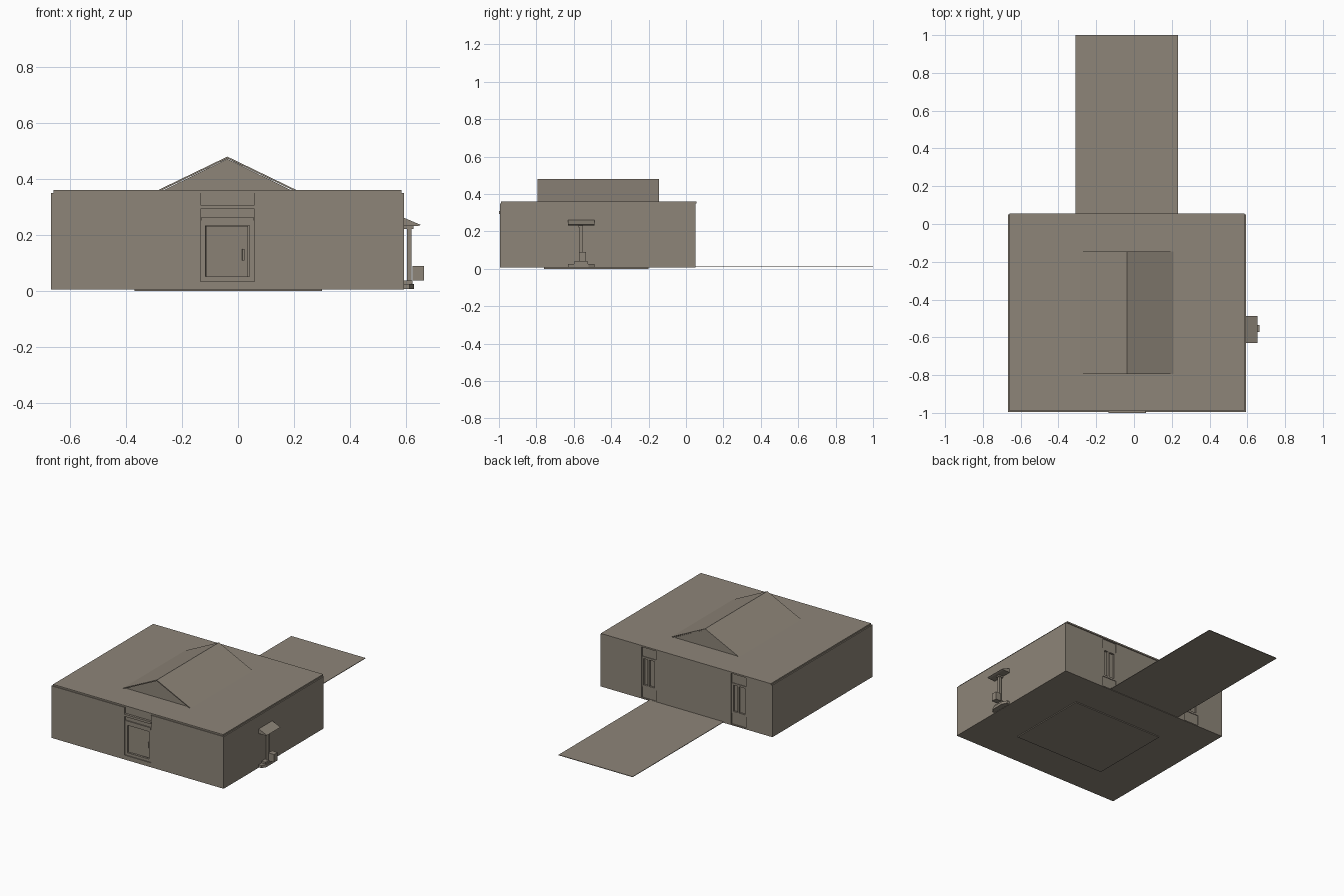
import bpy
import bmesh
import math

if "Cube" in bpy.data.objects:
    bpy.data.objects.remove(bpy.data.objects["Cube"], do_unlink=True)

COLOUR = (0.27, 0.235, 0.19, 1)
clay = bpy.data.materials.new("warm grey clay")
clay.use_nodes = True
clay.diffuse_color = COLOUR
clay.node_tree.nodes["Principled BSDF"].inputs["Base Color"].default_value = COLOUR


def prism(name, profile, axis, start, end):
    """Extrude a closed 2D profile along x, y or z."""
    place = {"x": lambda a, b, t: (t, a, b),
             "y": lambda a, b, t: (a, t, b),
             "z": lambda a, b, t: (a, b, t)}[axis]
    bm = bmesh.new()
    low = [bm.verts.new(place(a, b, start)) for a, b in profile]
    high = [bm.verts.new(place(a, b, end)) for a, b in profile]
    bm.faces.new(low)
    bm.faces.new(high)
    for i in range(len(low)):
        j = (i + 1) % len(low)
        bm.faces.new((low[i], low[j], high[j], high[i]))
    bmesh.ops.recalc_face_normals(bm, faces=bm.faces)
    mesh = bpy.data.meshes.new(name)
    bm.to_mesh(mesh)
    bm.free()
    mesh.materials.append(clay)
    obj = bpy.data.objects.new(name, mesh)
    bpy.context.collection.objects.link(obj)
    return obj


def box(name, x0, x1, y0, y1, z0, z1):
    return prism(name, [(x0, y0), (x1, y0), (x1, y1), (x0, y1)], "z", z0, z1)


def frame(name, x0, x1, y0, y1, z0, z1, w):
    """Four bars around a rectangular opening."""
    for side, a in (("left", x1 - w), ("right", x0)):
        box(f"{name}_{side}", a, a + w, y0, y1, z0, z1)
    for side, b in (("top", z1 - w), ("bottom", z0)):
        box(f"{name}_{side}", x0 + w, x1 - w, y0, y1, b, b + w)


# Main extents
L, R, F, B = -0.667, 0.592, -0.995, 0.05
FLOOR, TOP, ROOF, T = 0.013, 0.35, 0.36, 0.02
DOOR = (-0.134, 0.059)
WINDOWS = ((-0.475, -0.365), (0.185, 0.29))

# Ground plates and the long path behind
box("foundation", L, R, F, B, 0.006, FLOOR)
box("under_plate", -0.37, 0.30, -0.76, -0.20, 0, 0.006)
box("back_path", -0.31, 0.232, -0.2, 1.0, 0.009, 0.0125)

# Walls, left open at the door and window bays
box("side_wall_right", L, L + T, F, B, FLOOR, TOP)
box("side_wall_left", R - T, R, F, B, FLOOR, TOP)
box("front_wall_right", L + T, DOOR[0], F, F + T, FLOOR, TOP)
box("front_wall_left", DOOR[1], R - T, F, F + T, FLOOR, TOP)
edges = [L + T, *WINDOWS[0], *WINDOWS[1], R - T]
for i in range(0, 6, 2):
    box("back_wall", edges[i], edges[i + 1], B - T, B, FLOOR, TOP)

# Flat roof
box("roof_slab", L + 0.008, R - 0.008, F + 0.005, B + 0.006, TOP, ROOF)

# Roof gable: recessed core with two thin slopes
gx, peak, half = -0.038, 0.48, 0.248
prism("gable_core", [(gx - half + 0.02, ROOF), (gx + half - 0.02, ROOF),
                     (gx, peak - 0.008)], "y", -0.785, -0.15)
for side, s in (("left", 1), ("right", -1)):
    prism(f"gable_slope_{side}", [(gx, peak), (gx + s * half, ROOF),
                                  (gx + s * (half - 0.014), ROOF),
                                  (gx, peak - 0.007)], "y", -0.795, -0.145)

# Door bay: upper panel, ledges, frame, threshold
dx0, dx1 = DOOR
box("door_upper_panel", dx0, dx1, F + 0.01, F + 0.02, 0.25, TOP)
box("door_canopy", dx0, dx1 + 0.005, F - 0.005, F + 0.01, 0.293, 0.308)
box("door_header", dx0 + 0.003, dx1 - 0.003, F + 0.003, F + 0.01, 0.25, 0.264)
box("threshold", dx0, dx1, F, F + T, FLOOR, 0.035)
frame("door_frame", dx0, dx1, F + 0.006, F + T, 0.035, 0.252, 0.018)

# Door leaf standing slightly ajar, with a handle
leaf = box("door_leaf", 0, 0.152, 0, 0.01, 0.035, 0.232)
handle = box("door_handle", 0.13, 0.137, -0.006, 0, 0.11, 0.15)
for part in (leaf, handle):
    part.location = (dx0 + 0.02, F + 0.015, 0)
    part.rotation_euler.z = math.radians(8)

# Window bays in the back wall
for x0, x1 in WINDOWS:
    y0, y1 = B - T, B - 0.008
    box("window_sill_panel", x0, x1, y0, y1, FLOOR, 0.085)
    box("window_upper_panel", x0, x1, y0, y1, 0.285, TOP)
    frame("window_frame", x0, x1, y0, B - 0.004, 0.085, 0.285, 0.013)
    mid = x0 + 0.55 * (x1 - x0)
    box("window_mullion", mid - 0.006, mid + 0.006, y0, B - 0.004, 0.098, 0.272)
    box("window_pane", x0 + 0.013, x1 - 0.013, y0, y0 + 0.004, 0.098, 0.272)

# Side post: stepped base, post, sloping cap and hanging box
py = -0.56
prism("post_base", [(R, py - 0.07), (R + 0.02, py - 0.07), (R + 0.036, py - 0.04),
                    (R + 0.036, py + 0.04), (R + 0.02, py + 0.07), (R, py + 0.07)],
      "z", 0.008, 0.026)
box("post_plinth", R, R + 0.03, py - 0.04, py + 0.035, 0.026, 0.038)
box("post", R + 0.011, R + 0.028, py - 0.01, py + 0.006, 0.038, 0.235)
box("post_collar", R, R + 0.034, py - 0.014, py + 0.01, 0.222, 0.234)
prism("post_cap", [(R, 0.262), (0.653, 0.236), (0.64, 0.232), (R, 0.232)],
      "y", py - 0.07, py + 0.072)
box("post_box", 0.622, 0.664, py - 0.012, py + 0.026, 0.038, 0.09)
